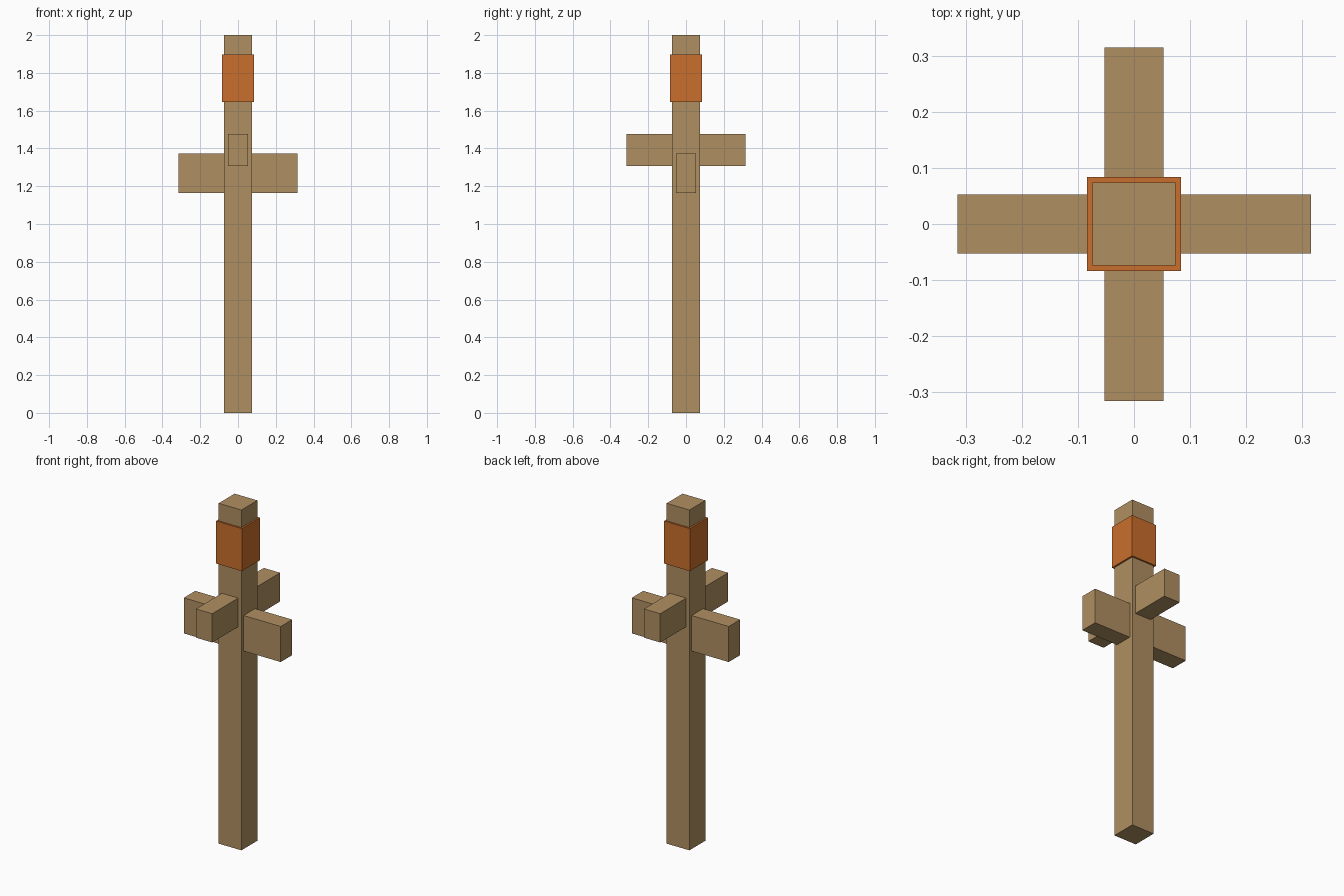
import bpy

if "Cube" in bpy.data.objects:
    bpy.data.objects.remove(bpy.data.objects["Cube"])


def material(name, rgb):
    m = bpy.data.materials.new(name)
    m.diffuse_color = (*rgb, 1.0)
    m.use_nodes = True
    m.node_tree.nodes["Principled BSDF"].inputs["Base Color"].default_value = m.diffuse_color
    return m


def box(name, half_x, half_y, z0, z1, mat):
    """Box centred on the vertical axis, spanning z0 to z1."""
    bpy.ops.mesh.primitive_cube_add(size=2, location=(0, 0, 0))
    ob = bpy.context.object
    ob.name = name
    for v in ob.data.vertices:
        v.co.x *= half_x
        v.co.y *= half_y
        v.co.z = z1 if v.co.z > 0 else z0
    ob.data.materials.append(mat)
    return ob


wood = material("tan wood", (0.434, 0.275, 0.122))
orange = material("orange band", (0.584, 0.156, 0.025))

# Upright post
box("post", 0.074, 0.074, 0.0, 2.0, wood)

# Two crossing bars at different heights
box("side_crossbar", 0.315, 0.053, 1.163, 1.372, wood)
box("front_back_crossbar", 0.053, 0.315, 1.308, 1.477, wood)

# Painted band wrapped round the post near the top
box("band", 0.084, 0.084, 1.647, 1.897, orange)
